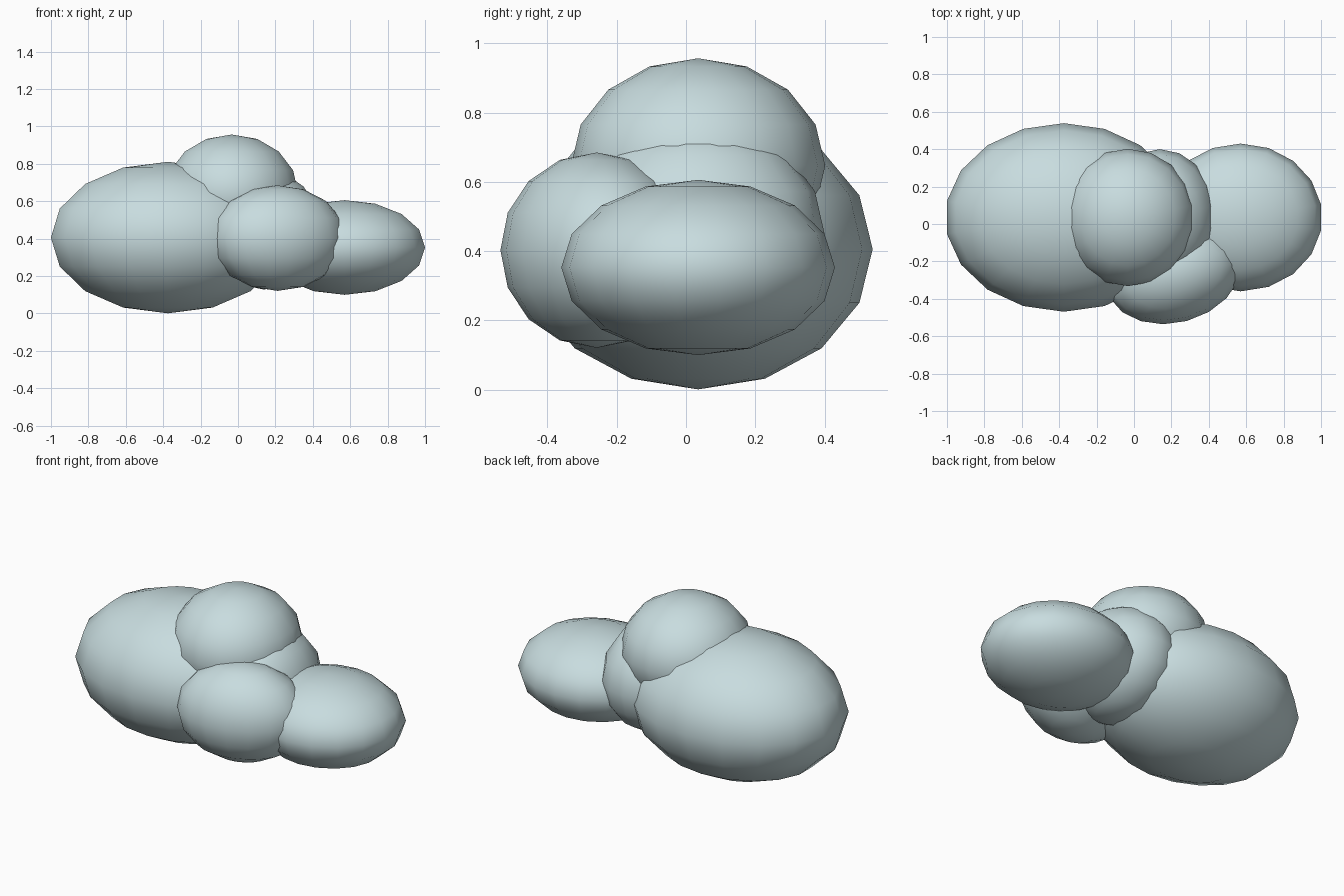
import bpy, math

if "Cube" in bpy.data.objects:
    bpy.data.objects.remove(bpy.data.objects["Cube"])

# single pale blue-grey colour
mat = bpy.data.materials.new("pale_cloud_blue")
mat.diffuse_color = (0.58, 0.72, 0.74, 1)
mat.use_nodes = True
mat.node_tree.nodes["Principled BSDF"].inputs["Base Color"].default_value = mat.diffuse_color


def puff(name, centre, radii, turn=0):
    """Smooth low-poly ellipsoid, 18 segments by 8 rings."""
    bpy.ops.mesh.primitive_uv_sphere_add(segments=18, ring_count=8, radius=1,
                                         location=centre, rotation=(0, 0, math.radians(turn)))
    ob = bpy.context.object
    ob.name = name
    ob.scale = radii
    ob.data.materials.append(mat)
    bpy.ops.object.shade_smooth()
    return ob


# large left lobe, right lobe, crown, core and turned front lobe
puff("left_puff", (-0.375, 0.035, 0.406), (0.635, 0.504, 0.405))
puff("right_puff", (0.57, 0.035, 0.353), (0.437, 0.395, 0.253))
puff("top_puff", (-0.033, 0.035, 0.647), (0.36, 0.367, 0.31))
puff("middle_puff", (0.138, 0.035, 0.45), (0.307, 0.365, 0.322))
puff("front_puff", (0.212, -0.258, 0.403), (0.37, 0.27, 0.282), 15)
